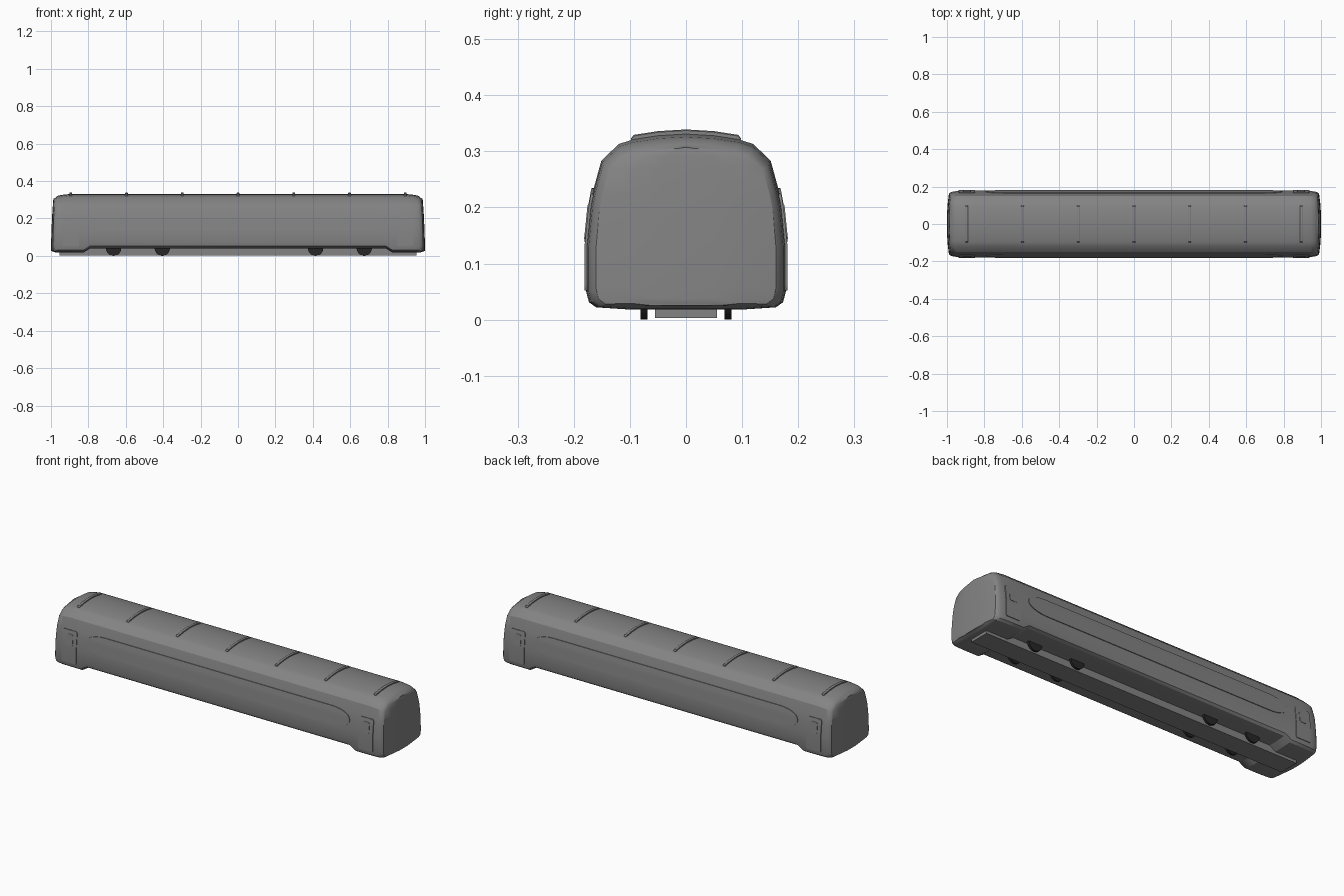
import bpy, bmesh, math
from mathutils import Matrix

if "Cube" in bpy.data.objects:
    bpy.data.objects.remove(bpy.data.objects["Cube"])

# Half cross-section of the carriage, bottom centre to roof centre (y, z)
PROFILE = [(0, .018), (.10, .018), (.16, .022), (.173, .031), (.178, .05), (.178, .13),
           (.171, .20), (.165, .232), (.151, .283), (.12, .313), (.095, .321), (.05, .328), (0, .331)]


def paint(name, v):
    mat = bpy.data.materials.new(name)
    mat.diffuse_color = (v, v, v, 1)
    mat.use_nodes = True
    mat.node_tree.nodes["Principled BSDF"].inputs["Base Color"].default_value = mat.diffuse_color
    return mat


GREY = paint("dark_grey", .23)
BLACK = paint("black", .02)


def finish(name, bm, mat=GREY, angle=30):
    bmesh.ops.recalc_face_normals(bm, faces=bm.faces)
    me = bpy.data.meshes.new(name)
    bm.to_mesh(me)
    bm.free()
    me.materials.append(mat)
    me.shade_smooth()
    me.set_sharp_from_angle(angle=math.radians(angle))
    ob = bpy.data.objects.new(name, me)
    bpy.context.collection.objects.link(ob)
    return ob


def lerp_table(table, v):
    for (a, fa), (b, fb) in zip(table, table[1:]):
        if a <= v <= b:
            return fa + (fb - fa) * (v - a) / (b - a)
    return table[-1][1]


def side_y(z):
    return lerp_table([(zz, y) for y, zz in PROFILE[4:9]], z)


def roof_z(y):
    return lerp_table([(yy, z) for yy, z in reversed(PROFILE[9:])], abs(y))


# Carriage body: lofted sections (x, width scale, floor height, roof scale, lean)
half = [(.79, 1, .040, 1, 0), (.825, 1, .018, 1, 0), (.90, 1, .018, 1, 0),
        (.945, .99, .018, .96, 0), (.968, .975, .018, .92, .003),
        (.982, .945, .020, .86, .008), (.990, .90, .024, .83, .012),
        (.997, .60, .025, .82, .014), (1.0, .30, .025, .82, .015)]
sections = [(-x, *r) for x, *r in reversed(half)] + half
bm = bmesh.new()
n = len(PROFILE)
rings = []
for x, ys, zb, k, lean in sections:
    pts = []
    for i, (y, z) in enumerate(PROFILE):
        if i < 5:
            z += zb - .018
        elif z > .2:
            z = .2 + (z - .2) * k
        pts.append((x - math.copysign(lean * (z / .33) ** 2, x), y * ys, z))
    pts += [(px, -py, pz) for px, py, pz in reversed(pts[1:-1])]
    rings.append([bm.verts.new(p) for p in pts])
m = len(rings[0])
for a, b in zip(rings, rings[1:]):
    for i in range(m):
        j = (i + 1) % m
        bm.faces.new((a[i], a[j], b[j], b[i]))
for r in (rings[0], rings[-1]):
    for i in range(n - 1):
        f = [r[i], r[i + 1], r[-i - 1], r[-i]] if i else [r[0], r[1], r[-1]]
        if i == n - 2:
            f = [r[i], r[i + 1], r[-i]]
        bm.faces.new(f)
finish("carriage_body", bm)


# Raised side panels that follow the wall curve
def side_panel(name, cx, hw, z0, z1, rx, rz, off):
    zs = {z0 + rz * (1 - math.cos(math.pi / 2 * i / 6)) for i in range(7)}
    zs |= {z1 - rz * (1 - math.cos(math.pi / 2 * i / 6)) for i in range(7)}
    zs |= {z for y, z in PROFILE if z0 + rz < z < z1 - rz}
    bm = bmesh.new()
    for s in (1, -1):
        rows = []
        for z in sorted(zs):
            d = max(0, z0 + rz - z, z - z1 + rz) / rz
            w = hw - rx * (1 - math.sqrt(max(0, 1 - d * d)))
            rows.append([bm.verts.new((cx + e * w, s * (side_y(z) + o), z))
                         for e, o in ((-1, -.004), (-1, off), (1, off), (1, -.004))])
        for a, b in zip(rows, rows[1:]):
            for i in range(3):
                bm.faces.new((a[i], a[i + 1], b[i + 1], b[i]))
        bm.faces.new(rows[0])
        bm.faces.new(rows[-1])
    finish(name, bm)


side_panel("window_band", 0, .795, .138, .235, .11, .046, .004)
for sx in (-1, 1):
    side_panel("door", sx * .893, .044, .048, .225, .012, .014, .003)
    side_panel("door_window", sx * .893, .022, .145, .205, .008, .01, .005)

# Roof ribs
for i in range(-3, 4):
    bm = bmesh.new()
    rows = []
    for y in (-.098, -.093, -.05, 0, .05, .093, .098):
        z = roof_z(y)
        h = .003 if abs(y) > .095 else .008
        rows.append([bm.verts.new((i * .298 + dx, y, z + dz))
                     for dx, dz in ((-.007, -.008), (-.007, h - .002), (-.004, h),
                                    (.004, h), (.007, h - .002), (.007, -.008))])
    for a, b in zip(rows, rows[1:]):
        for k in range(6):
            j = (k + 1) % 6
            bm.faces.new((a[k], a[j], b[j], b[k]))
    bm.faces.new(rows[0])
    bm.faces.new(rows[-1])
    finish("roof_rib", bm)

# Underframe spine, reaching up into the floor
bm = bmesh.new()
bmesh.ops.create_cube(bm, size=1, matrix=Matrix.Translation((0, 0, .025)) @ Matrix.Diagonal((1.91, .11, .044, 1)))
finish("underframe", bm)

# Wheels
for x in (-.665, -.405, .415, .675):
    for y in (-.075, .075):
        bm = bmesh.new()
        bmesh.ops.create_cone(bm, cap_ends=True, segments=24, radius1=.041, radius2=.041, depth=.012,
                              matrix=Matrix.Translation((x, y, .041)) @ Matrix.Rotation(math.pi / 2, 4, 'X'))
        finish("wheel", bm, BLACK)
